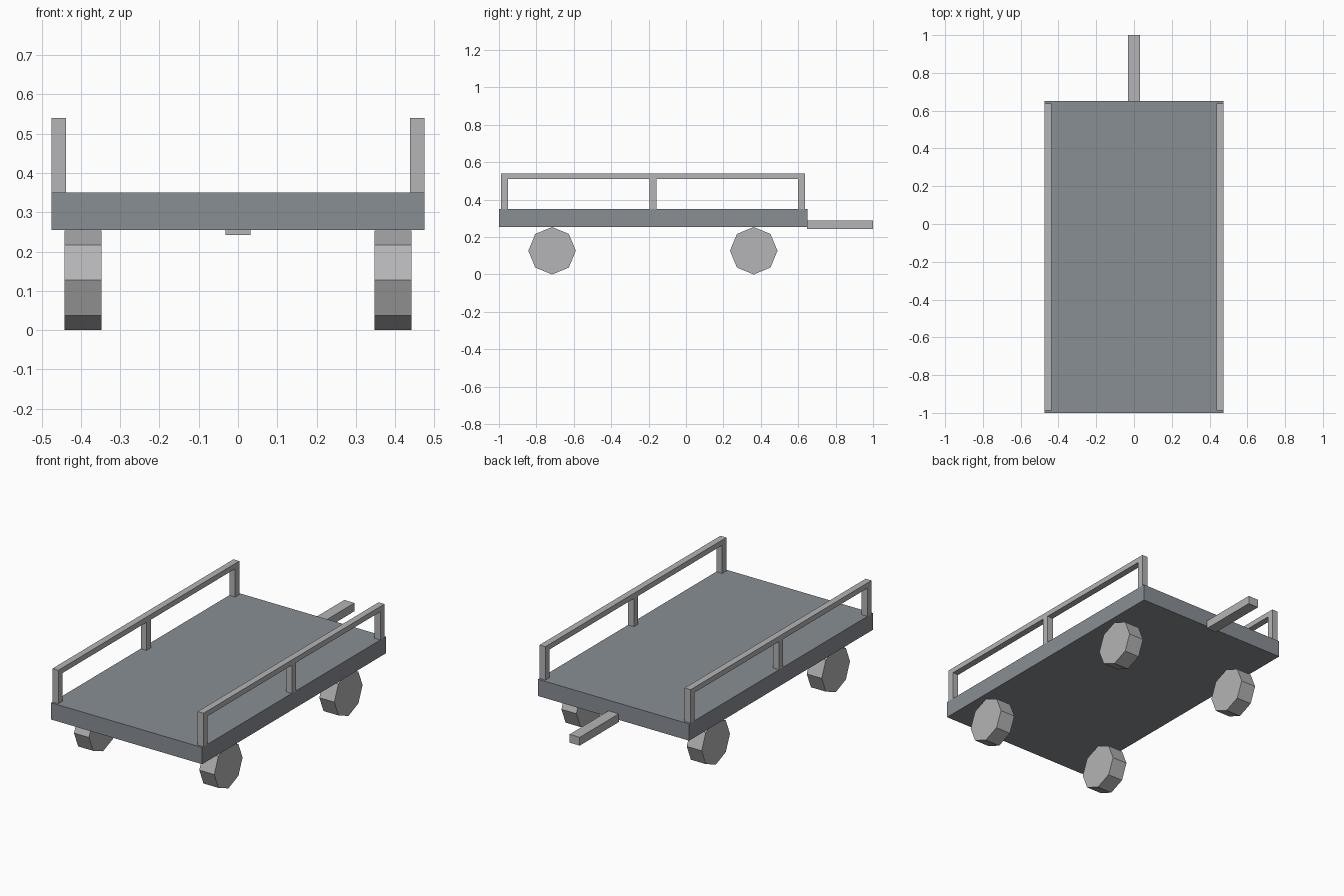
import bpy, math

if "Cube" in bpy.data.objects:
    bpy.data.objects.remove(bpy.data.objects["Cube"])


def material(name, color):
    m = bpy.data.materials.new(name)
    m.diffuse_color = (*color, 1)
    m.use_nodes = True
    m.node_tree.nodes["Principled BSDF"].inputs["Base Color"].default_value = m.diffuse_color
    return m


light_grey = material("light_grey", (0.46, 0.455, 0.465))
slate_grey = material("slate_grey", (0.25, 0.272, 0.296))


def box(name, lo, hi, mat):
    """Box spanning two opposite corners."""
    center = [(a + b) / 2 for a, b in zip(lo, hi)]
    bpy.ops.mesh.primitive_cube_add(size=1, location=center)
    ob = bpy.context.object
    ob.name = name
    ob.scale = [b - a for a, b in zip(lo, hi)]
    bpy.ops.object.transform_apply(location=False, rotation=False, scale=True)
    ob.data.materials.append(mat)
    return ob


def wheel(name, x, y):
    """Eight-sided wheel with its axle along x, resting on a corner."""
    bpy.ops.mesh.primitive_cylinder_add(
        vertices=8, radius=0.127, depth=0.094,
        location=(x, y, 0.127), rotation=(0, math.pi / 2, 0))
    ob = bpy.context.object
    ob.name = name
    bpy.ops.object.transform_apply(location=False, rotation=True, scale=False)
    ob.data.materials.append(light_grey)


# Flat deck and tow bar
box("deck", (-0.475, -1.0, 0.255), (0.475, 0.65, 0.35), slate_grey)
box("tow_bar", (-0.032, 0.648, 0.242), (0.032, 1.0, 0.289), light_grey)

for side, s in (("left", -1), ("right", 1)):
    x0, x1 = sorted((s * 0.438, s * 0.475))
    # Side rail on three posts
    box(side + "_rail", (x0, -0.988, 0.51), (x1, 0.637, 0.54), light_grey)
    for place, y in (("front", -0.988), ("middle", -0.195), ("back", 0.60)):
        box(f"{side}_{place}_post", (x0, y, 0.35), (x1, y + 0.037, 0.51),
            light_grey)
    # Wheels
    for place, y in (("front", -0.716), ("back", 0.362)):
        wheel(f"{side}_{place}_wheel", s * 0.394, y)
